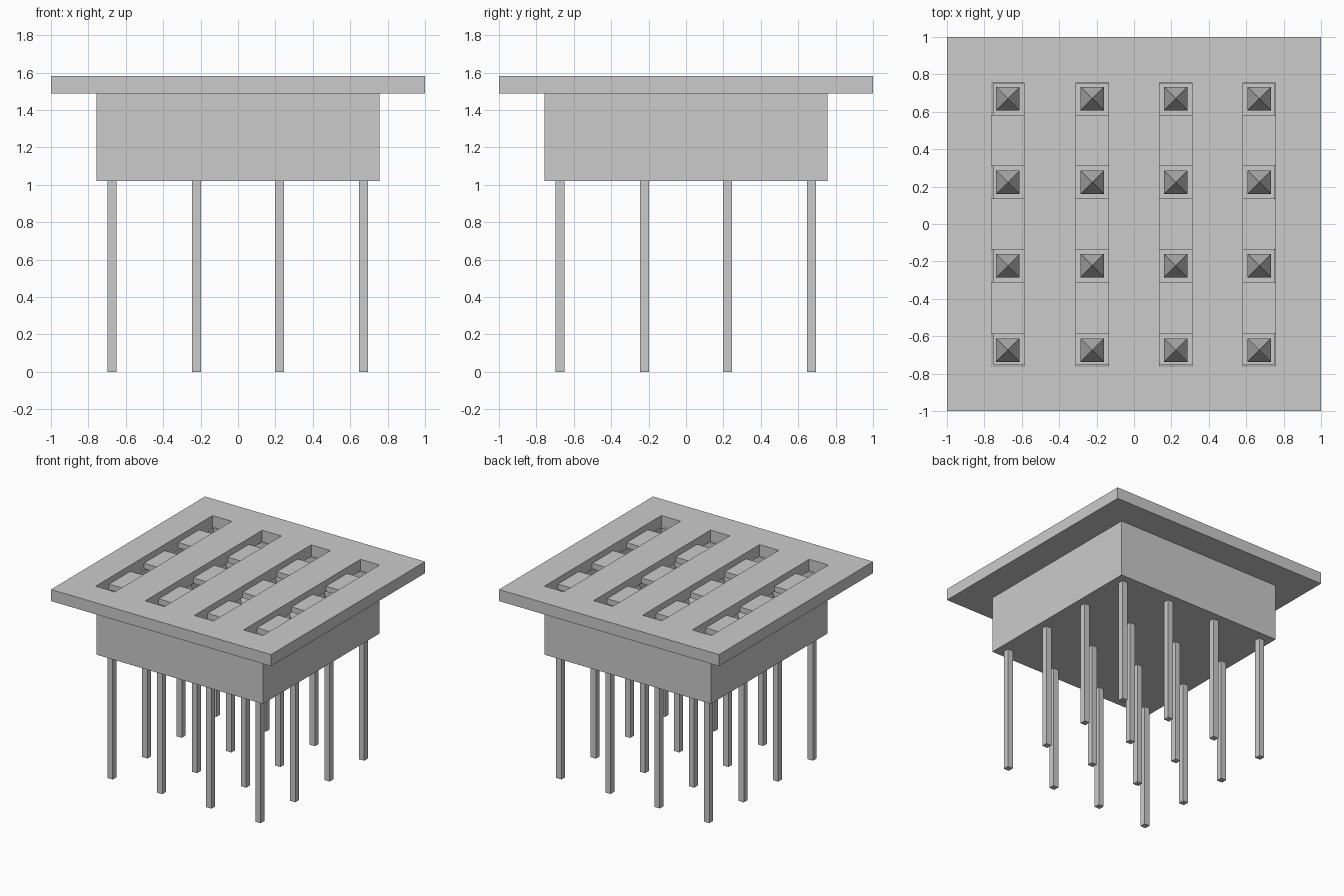
import bpy, bmesh, math
from mathutils import Matrix, Vector

if "Cube" in bpy.data.objects:
    bpy.data.objects.remove(bpy.data.objects["Cube"])

CENTRES = [-0.674, -0.223, 0.223, 0.670]   # pole and slot positions on both axes
HALF = 0.087                               # half width of a slot
PLATE_Z, TOP_Z, RIB_Z = 1.488, 1.583, 1.533
BOX_Z, BOX_R = 1.02, 0.757


def finish(name, bm):
    bmesh.ops.remove_doubles(bm, verts=bm.verts, dist=1e-5)
    bmesh.ops.recalc_face_normals(bm, faces=bm.faces)
    mesh = bpy.data.meshes.new(name)
    bm.to_mesh(mesh)
    bm.free()
    obj = bpy.data.objects.new(name, mesh)
    bpy.context.collection.objects.link(obj)
    return obj


def add_box(bm, centre, size):
    m = Matrix.Translation(centre) @ Matrix.Diagonal(Vector((*size, 1)))
    return bmesh.ops.create_cube(bm, size=1, matrix=m)["verts"]


# Top plate: grid of cells, each full height, a lowered rib, or an open hole
cuts = [-1.0] + [c + s * HALF for c in CENTRES for s in (-1, 1)] + [1.0]
n = len(cuts) - 1


def height(i, j):
    if not (0 <= i < n and 0 <= j < n):
        return PLATE_Z
    if i % 2 == 0 or j in (0, n - 1):
        return TOP_Z
    return PLATE_Z if j % 2 else RIB_Z


bm = bmesh.new()


def quad(*pts):
    bm.faces.new([bm.verts.new(p) for p in pts])


for i in range(n):
    for j in range(n):
        h = height(i, j)
        if h == PLATE_Z:
            continue
        x0, x1, y0, y1 = cuts[i], cuts[i + 1], cuts[j], cuts[j + 1]
        for z in (h, PLATE_Z):
            quad((x0, y0, z), (x1, y0, z), (x1, y1, z), (x0, y1, z))
        sides = [(-1, 0, x0, y0, x0, y1), (1, 0, x1, y0, x1, y1),
                 (0, -1, x0, y0, x1, y0), (0, 1, x0, y1, x1, y1)]
        for di, dj, ax, ay, bx, by in sides:
            low = height(i + di, j + dj)
            if low < h:
                # split at rib height so neighbouring walls share vertices
                levels = [z for z in (PLATE_Z, RIB_Z, TOP_Z) if low <= z <= h]
                for a, b in zip(levels, levels[1:]):
                    quad((ax, ay, a), (bx, by, a), (bx, by, b), (ax, ay, b))
plate = finish("slotted_plate", bm)

# Housing: thin-walled box, open at the top under the plate
bm = bmesh.new()
add_box(bm, (0, 0, (BOX_Z + PLATE_Z) / 2), (2 * BOX_R, 2 * BOX_R, PLATE_Z - BOX_Z))
top = [f for f in bm.faces if f.calc_center_median().z > PLATE_Z - 0.01]
bmesh.ops.delete(bm, geom=top, context="FACES_ONLY")
housing = finish("housing", bm)
wall = housing.modifiers.new("wall", "SOLIDIFY")
wall.thickness = 0.01
wall.offset = -1

# Spikes on square poles, one below each opening
SPIKE_BASE, SPIKE_TIP = 1.20, 1.46
for col, x in enumerate(CENTRES):
    for row, y in enumerate(CENTRES):
        bm = bmesh.new()
        add_box(bm, (x, y, SPIKE_BASE / 2), (0.048, 0.048, SPIKE_BASE))
        finish(f"pole_{col}_{row}", bm)
        bm = bmesh.new()
        m = (Matrix.Translation((x, y, (SPIKE_BASE + SPIKE_TIP) / 2))
             @ Matrix.Rotation(math.pi / 4, 4, "Z"))
        bmesh.ops.create_cone(bm, cap_ends=True, segments=4, radius1=0.0625 * math.sqrt(2),
                              radius2=0, depth=SPIKE_TIP - SPIKE_BASE, matrix=m)
        finish(f"spike_{col}_{row}", bm)
